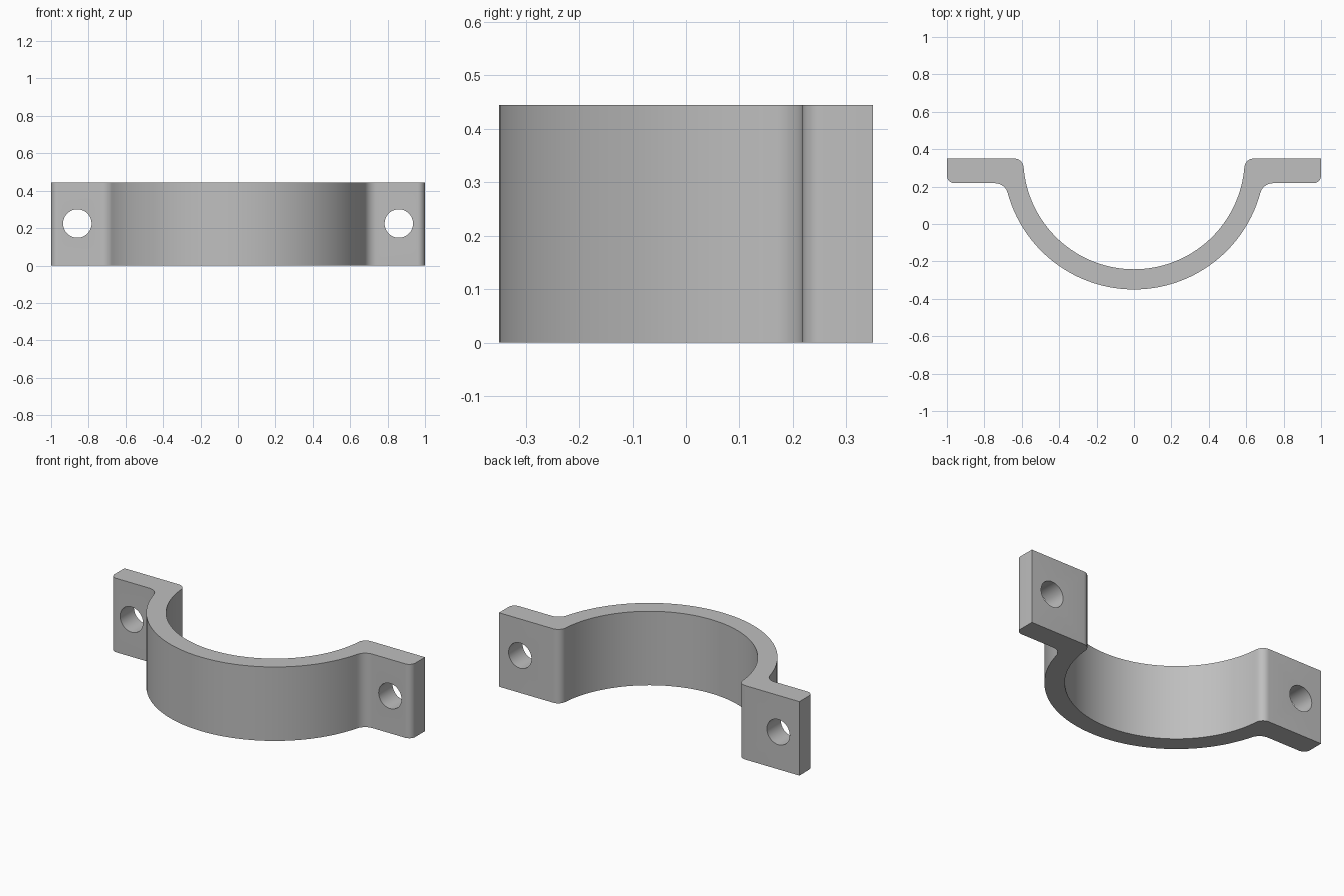
import bpy, bmesh
from math import sin, cos, atan2, pi, sqrt, radians

if "Cube" in bpy.data.objects:
    bpy.data.objects.remove(bpy.data.objects["Cube"])

HEIGHT = 0.445
CY = 0.35                      # centre of the saddle arc, level with the flange backs
R_IN, R_OUT = 0.592, 0.70      # saddle radii
FLANGE_Y = 0.218               # front face of the flanges
R_LIP, R_WEB, R_TIP = 0.05, 0.07, 0.04
HOLE_X, HOLE_R = 0.86, 0.076


def arc(cx, cy, r, a0, a1, n):
    return [(cx + r * cos(a0 + (a1 - a0) * i / n),
             cy + r * sin(a0 + (a1 - a0) * i / n)) for i in range(n + 1)]


# Right half of the clamp outline, from the inner bottom to the outer bottom
lip_x = sqrt((R_IN + R_LIP) ** 2 - R_LIP ** 2)
lip_a = atan2(-R_LIP, lip_x)
web_y = FLANGE_Y - R_WEB
web_x = sqrt((R_OUT + R_WEB) ** 2 - (CY - web_y) ** 2)
web_a = atan2(web_y - CY, web_x)

half = arc(0, CY, R_IN, -pi / 2, lip_a, 32)
half += arc(lip_x, CY - R_LIP, R_LIP, pi + lip_a, pi / 2, 8)[1:]
half += [(1.0, CY)]
half += arc(1 - R_TIP, FLANGE_Y + R_TIP, R_TIP, 0, -pi / 2, 8)
half += arc(web_x, web_y, R_WEB, pi / 2, pi + web_a, 8)
half += arc(0, CY, R_OUT, web_a, -pi / 2, 32)[1:]

# Mirror to the full outline, sharing no points on the centre line
outline = half + [(-x, y) for x, y in reversed(half[1:-1])]

# Extrude the outline into the clamp body
bm = bmesh.new()
face = bm.faces.new([bm.verts.new((x, y, 0)) for x, y in outline])
top = bmesh.ops.extrude_face_region(bm, geom=[face])["geom"]
bmesh.ops.translate(bm, vec=(0, 0, HEIGHT),
                    verts=[v for v in top if isinstance(v, bmesh.types.BMVert)])
bmesh.ops.recalc_face_normals(bm, faces=bm.faces)
mesh = bpy.data.meshes.new("clamp_half")
bm.to_mesh(mesh)
bm.free()
clamp = bpy.data.objects.new("clamp_half", mesh)
bpy.context.collection.objects.link(clamp)

steel = bpy.data.materials.new("light grey metal")
steel.diffuse_color = (0.52, 0.52, 0.52, 1)
steel.use_nodes = True
steel.node_tree.nodes["Principled BSDF"].inputs["Base Color"].default_value = steel.diffuse_color
mesh.materials.append(steel)

# Bolt holes through both flanges
for side in (-1, 1):
    bpy.ops.mesh.primitive_cylinder_add(
        vertices=48, radius=HOLE_R, depth=0.5,
        location=(side * HOLE_X, 0.28, HEIGHT / 2 + 0.002), rotation=(pi / 2, 0, 0))
    cutter = bpy.context.object
    cutter.name = "bolt_hole_cutter"
    cutter.hide_render = True
    cutter.data.materials.append(steel)
    mod = clamp.modifiers.new("bolt_hole", "BOOLEAN")
    mod.operation, mod.solver, mod.object = "DIFFERENCE", "EXACT", cutter
    bpy.context.view_layer.objects.active = clamp
    bpy.ops.object.modifier_apply(modifier=mod.name)
    bpy.data.objects.remove(cutter)

# Smooth curves, crisp edges
bpy.ops.object.select_all(action="DESELECT")
clamp.select_set(True)
bpy.context.view_layer.objects.active = clamp
bpy.ops.object.shade_smooth_by_angle(angle=radians(30))
